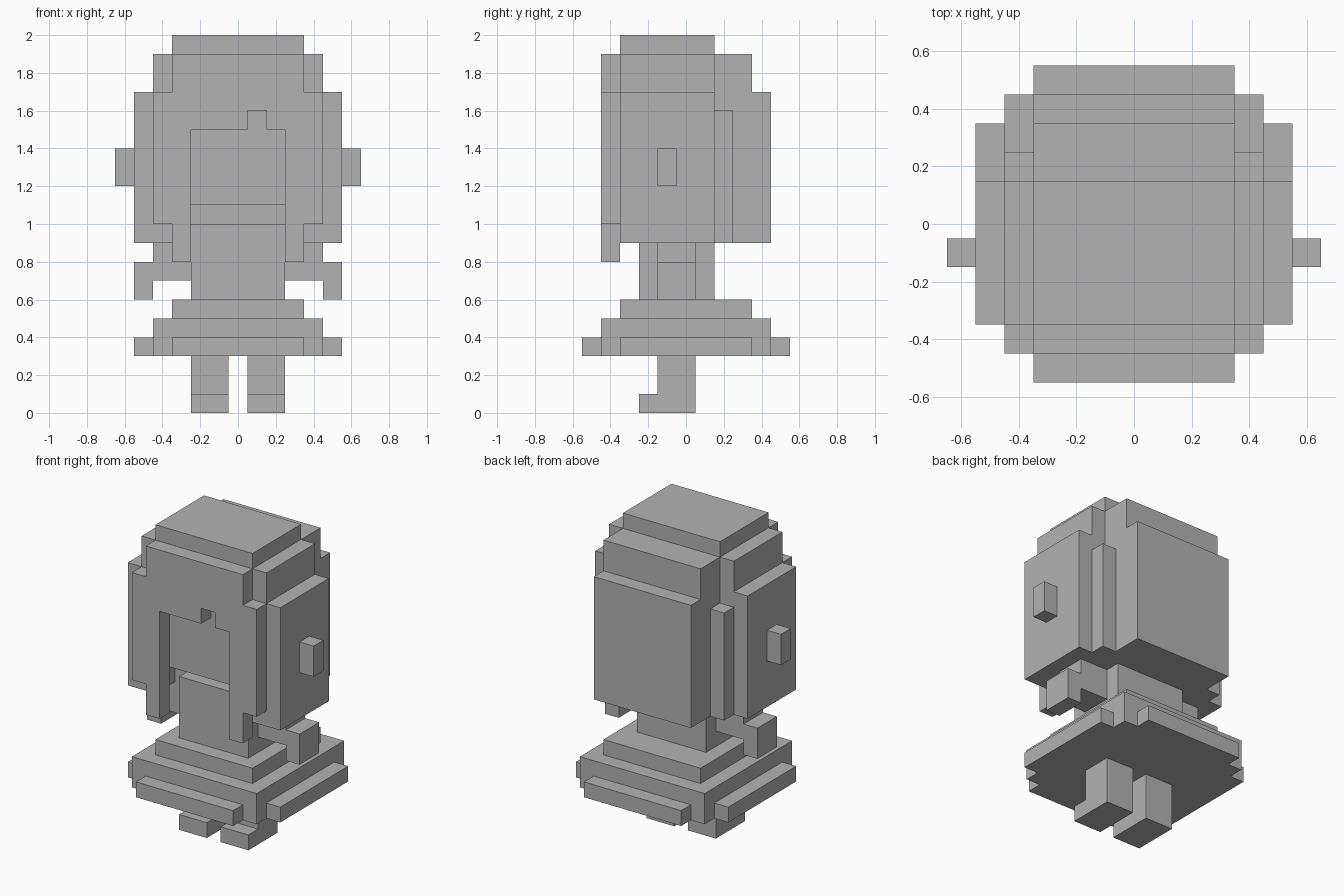
import bpy
import bmesh
from mathutils import Vector

old = bpy.data.objects.get("Cube")
if old:
    bpy.data.objects.remove(old, do_unlink=True)

grey = bpy.data.materials.new("plain grey")
grey.use_nodes = True
COLOUR = (0.45, 0.45, 0.45, 1)
grey.diffuse_color = COLOUR
grey.node_tree.nodes["Principled BSDF"].inputs["Base Color"].default_value = COLOUR


def prism(name, outline, offset):
    """Flat outline pushed along an offset into a solid."""
    bm = bmesh.new()
    face = bm.faces.new([bm.verts.new(p) for p in outline])
    extruded = bmesh.ops.extrude_face_region(bm, geom=[face])["geom"]
    moved = [v for v in extruded if isinstance(v, bmesh.types.BMVert)]
    bmesh.ops.translate(bm, verts=moved, vec=Vector(offset))
    bmesh.ops.recalc_face_normals(bm, faces=bm.faces)
    mesh = bpy.data.meshes.new(name)
    bm.to_mesh(mesh)
    bm.free()
    mesh.materials.append(grey)
    obj = bpy.data.objects.new(name, mesh)
    bpy.context.collection.objects.link(obj)
    return obj


def box(name, x, y, z):
    corners = [(x[0], y[0]), (x[1], y[0]), (x[1], y[1]), (x[0], y[1])]
    return prism(name, [(a, b, z[0]) for a, b in corners], (0, 0, z[1] - z[0]))


def pair(name, x, y, z):
    box("left_" + name, x, y, z)
    box("right_" + name, (-x[1], -x[0]), y, z)


def stepped_layer(name, quarter, z0, z1):
    """Layer symmetric in x and y, from the outline of one quarter."""
    back = quarter + [(-x, y) for x, y in reversed(quarter)]
    ring = back + [(-x, -y) for x, y in back]
    prism(name, [(x, y, z0) for x, y in ring], (0, 0, z1 - z0))


# Legs with toes
side = [(0.05, 0.3), (0.05, 0), (-0.25, 0), (-0.25, 0.1), (-0.15, 0.1), (-0.15, 0.3)]
for name, start in (("left_leg", 0.05), ("right_leg", -0.25)):
    prism(name, [(start, y, z) for y, z in side], (0.2, 0, 0))

# Tiered skirt
steps = [(0.55, 0.35), (0.45, 0.35), (0.45, 0.45), (0.35, 0.45), (0.35, 0.55)]
stepped_layer("skirt_hem", steps, 0.3, 0.4)
stepped_layer("skirt_middle", steps[1:4], 0.4, 0.5)
box("skirt_top", (-0.35, 0.35), (-0.35, 0.35), (0.5, 0.6))

# Torso and arms
box("torso", (-0.25, 0.25), (-0.25, 0.15), (0.6, 1.0))
pair("sleeve", (0.25, 0.45), (-0.15, 0.05), (0.7, 0.9))
pair("hand", (0.45, 0.55), (-0.15, 0.05), (0.6, 0.8))

# Head, with a hollow below the chin
box("head", (-0.45, 0.45), (-0.35, 0.15), (1.1, 1.9))
box("nape", (-0.45, 0.45), (-0.15, 0.15), (0.9, 1.1))
pair("jaw_side", (0.35, 0.45), (-0.35, -0.15), (0.9, 1.1))
box("crown", (-0.35, 0.35), (-0.35, 0.15), (1.9, 2.0))

# Side and back hair
pair("side_hair", (0.45, 0.55), (-0.35, 0.15), (0.9, 1.7))
pair("hair_strip", (0.35, 0.45), (0.15, 0.25), (0.9, 1.6))
box("back_hair", (-0.35, 0.35), (0.15, 0.45), (0.9, 1.7))
box("back_hair_top", (-0.35, 0.35), (0.15, 0.35), (1.7, 1.9))
pair("ear_bobble", (0.55, 0.65), (-0.15, -0.05), (1.2, 1.4))

# Fringe framing the face, with a notch in its lower edge
half = [(0.25, 1.5), (0.25, 0.8), (0.35, 0.8), (0.35, 1.0),
        (0.45, 1.0), (0.45, 1.7), (0.35, 1.7), (0.35, 1.9)]
notch = [(0.05, 1.5), (0.05, 1.6), (0.15, 1.6), (0.15, 1.5)]
fringe = notch + half + [(-x, z) for x, z in reversed(half)]
prism("fringe", [(x, -0.45, z) for x, z in fringe], (0, 0.1, 0))
